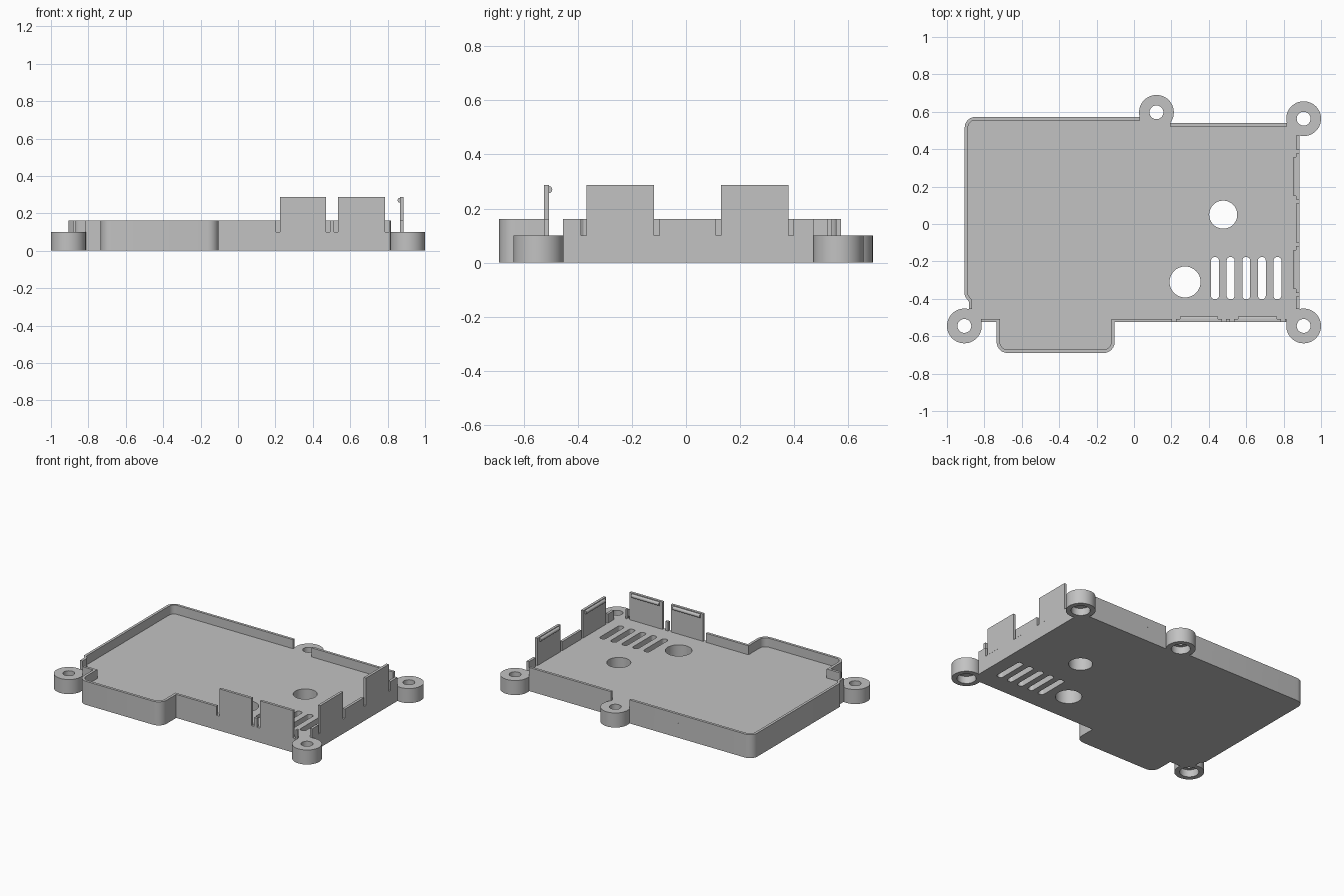
import bpy, bmesh, math
from mathutils import Vector

cube = bpy.data.objects.get("Cube")
if cube:
    bpy.data.objects.remove(cube, do_unlink=True)

FLOOR, RIM, CLIP_TOP, WALL = 0.10, 0.162, 0.288, 0.018
BOSS_R, NOTCH_R = 0.093, 0.08

grey = bpy.data.materials.new("plain grey")
grey.use_nodes = True
grey.diffuse_color = (0.54, 0.54, 0.54, 1)
grey.node_tree.nodes["Principled BSDF"].inputs["Base Color"].default_value = (0.54, 0.54, 0.54, 1)
parts = []


def finish(name, bm):
    bmesh.ops.recalc_face_normals(bm, faces=bm.faces[:])
    mesh = bpy.data.meshes.new(name)
    bm.to_mesh(mesh)
    bm.free()
    mesh.materials.append(grey)
    obj = bpy.data.objects.new(name, mesh)
    bpy.context.collection.objects.link(obj)
    parts.append(obj)


def prism(name, loops, z0, z1):
    """Solid between two heights; the first loop is the outline, the rest are holes."""
    bm = bmesh.new()
    rims = ([], [])
    for pts in loops:
        low, high = ([bm.verts.new((x, y, z)) for x, y in pts] for z in (z0, z1))
        for i in range(len(pts)):
            j = i - 1
            bm.faces.new((low[j], low[i], high[i], high[j]))
            rims[0].append(bm.edges.get((low[j], low[i])))
            rims[1].append(bm.edges.get((high[j], high[i])))
    for edges in rims:
        bmesh.ops.triangle_fill(bm, edges=edges, use_beauty=True, normal=(0, 0, 1))
    finish(name, bm)


def rounded(corners, inset=0.0, closed=True, steps=6):
    """Path through (x, y, radius) corners, optionally offset to its left."""
    out, n = [], len(corners)
    pos = [Vector(c[:2]) for c in corners]
    for i, p in enumerate(pos):
        a = (p - pos[i - 1]).normalized()
        b = (pos[(i + 1) % n] - p).normalized()
        if not closed and i == 0:
            a = b
        if not closed and i == n - 1:
            b = a
        na, nb = Vector((-a.y, a.x)), Vector((-b.y, b.x))
        p = p + (na + nb) * inset / (1 + na.dot(nb))
        r = corners[i][2] - inset
        if r < 0.001:
            out.append(p)
            continue
        turn = a.angle(b)
        centre = p - a * r * math.tan(turn / 2) + na * r
        start = math.atan2(-na.y, -na.x)
        for k in range(steps + 1):
            t = start + turn * k / steps
            out.append(centre + Vector((math.cos(t), math.sin(t))) * r)
    return out


def arc(x, y, r, start, end, n):
    angles = [math.radians(start + (end - start) * k / n) for k in range(n + 1)]
    return [(x + r * math.cos(t), y + r * math.sin(t)) for t in angles]


def disc(x, y, r, n=48):
    return arc(x, y, r, 0, 360, n)[:-1]


def rect(x0, x1, y0, y1, r=0.0):
    return rounded([(x0, y0, r), (x1, y0, r), (x1, y1, r), (x0, y1, r)])


def notch(boss, start, end):
    """Floor edge running round the inside of a boss."""
    return [(x, y, 0) for x, y in arc(*boss, NOTCH_R, start, end, 10)]


def wall(name, path):
    prism(name, [rounded(path, closed=False) + rounded(path, WALL, closed=False)[::-1]],
          FLOOR, RIM)


def boss_ring(name, x, y, n=48):
    """Lathed boss with a stepped screw hole, wider underneath."""
    bm = bmesh.new()
    profile = [(0.037, FLOOR), (BOSS_R, FLOOR), (BOSS_R, 0),
               (0.06, 0), (0.06, 0.05), (0.037, 0.05)]
    rings = [[bm.verts.new((px, py, z)) for px, py in disc(x, y, r, n)] for r, z in profile]
    for i, ring in enumerate(rings):
        for k in range(n):
            bm.faces.new((rings[i - 1][k - 1], rings[i - 1][k], ring[k], ring[k - 1]))
    finish(name, bm)


def hook(name, centre, length, rotation):
    """Rounded catch along the inner face of a clip."""
    bpy.ops.mesh.primitive_cylinder_add(vertices=20, radius=0.013, depth=length,
                                        location=centre, rotation=rotation)
    obj = bpy.context.object
    obj.name = name
    obj.data.materials.append(grey)
    parts.append(obj)


# Screw bosses
front_right, front_left = (-0.907, -0.545), (0.907, -0.545)
back_left, back_middle = (0.907, 0.563), (0.12, 0.597)
boss_ring("front_right_boss", *front_right)
boss_ring("front_left_boss", *front_left)
boss_ring("back_left_boss", *back_left)
boss_ring("back_middle_boss", *back_middle)

# Floor with round openings and vent slots
back_corner = [(-0.905, 0.572, 0.055), (-0.905, -0.385, 0.02), (-0.883, -0.415, 0)]
bulge = [(-0.735, -0.525, 0), (-0.735, -0.69, 0.06), (-0.103, -0.69, 0.06), (-0.103, -0.525, 0)]
outline = (back_corner + notch(front_right, 72.5, 14.5) + bulge
           + notch(front_left, 165.5, 107) + notch(back_left, 253.3, 196.7)
           + notch(back_middle, -45.5, -161.8))
vents = [rect(x - 0.021, x + 0.021, -0.402, -0.177, 0.018)
         for x in (0.433 + i * 0.0835 for i in range(5))]
prism("floor", [rounded(outline), disc(0.273, -0.31, 0.083), disc(0.477, 0.05, 0.075)] + vents,
      0, FLOOR)

# Rim walls, broken by the bosses and the clip slots
front_y, left_x = -0.525, 0.884
wall("back_and_right_wall", [(0.031, 0.572, 0)] + back_corner + [(-0.883, -0.455, 0)])
wall("front_wall", [(-0.817, front_y, 0)] + bulge + [(0.203, front_y, 0)])
wall("back_wall", [(0.817, 0.54, 0), (0.193, 0.54, 0)])
for i, (a, b) in enumerate([(0.491, 0.513), (0.806, 0.816)]):
    wall(f"front_wall_post_{i + 1}", [(a, front_y, 0), (b, front_y, 0)])
for i, (a, b) in enumerate([(-0.455, -0.388), (-0.098, 0.11), (0.398, 0.472)]):
    wall(f"left_wall_{i + 1}", [(left_x, a, 0), (left_x, b, 0)])

# Snap clips with hooks
hook_z, quarter = 0.27, math.pi / 2
for i, (a, b) in enumerate([(0.225, 0.47), (0.535, 0.785)]):
    inner = front_y + WALL
    prism(f"front_clip_{i + 1}", [rect(a, b, front_y, inner)], FLOOR, CLIP_TOP)
    hook(f"front_hook_{i + 1}", ((a + b) / 2, inner, hook_z), b - a - 0.04, (0, quarter, 0))
for i, (a, b) in enumerate([(-0.368, -0.118), (0.13, 0.378)]):
    inner = left_x - WALL
    prism(f"left_clip_{i + 1}", [rect(inner, left_x, a, b)], FLOOR, CLIP_TOP)
    hook(f"left_hook_{i + 1}", (inner, (a + b) / 2, hook_z), b - a - 0.04, (quarter, 0, 0))

# Smooth curved walls, keep edges sharp
bpy.ops.object.select_all(action='DESELECT')
for obj in parts:
    obj.select_set(True)
bpy.context.view_layer.objects.active = parts[0]
bpy.ops.object.shade_smooth_by_angle(angle=math.radians(30))
